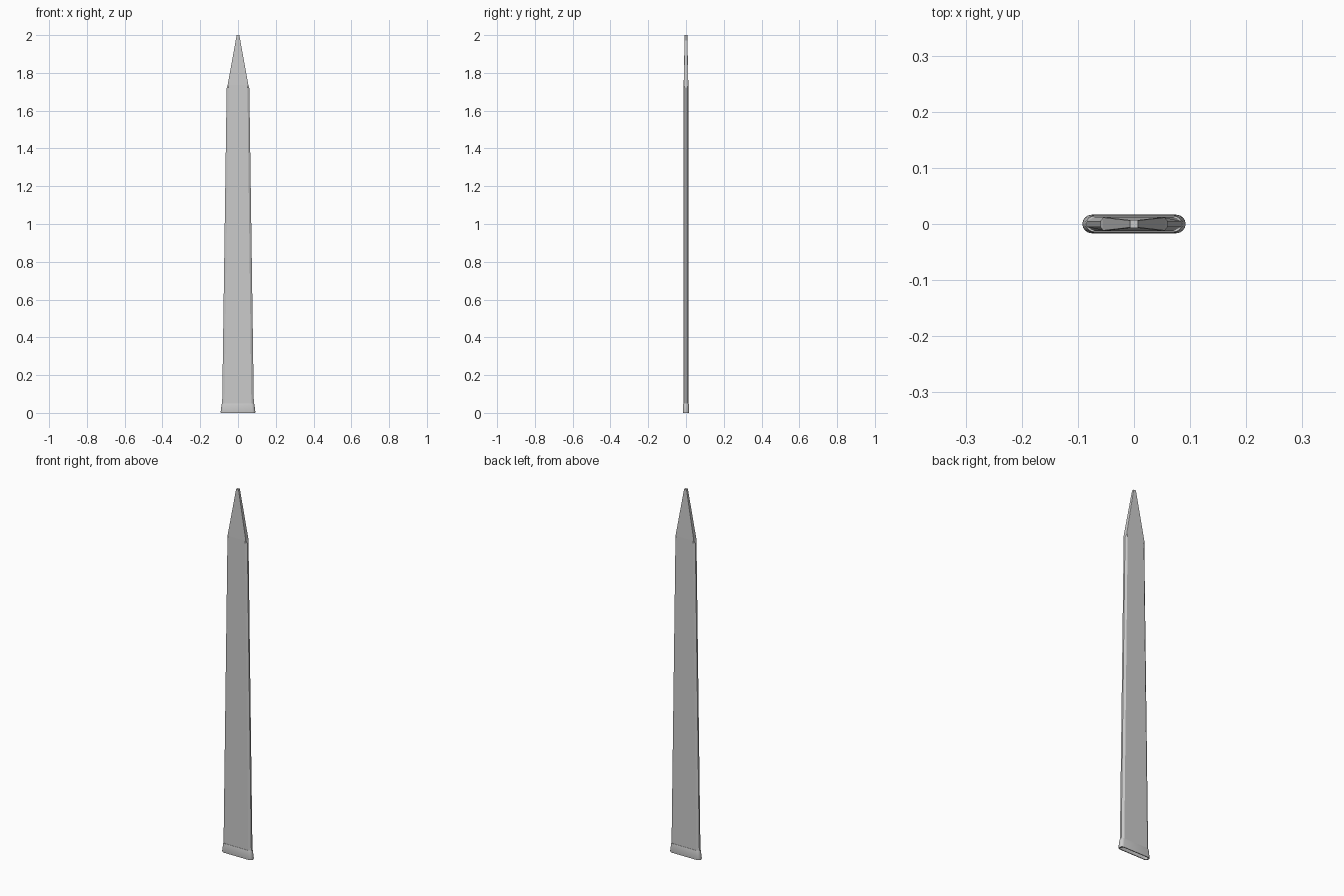
import bpy, bmesh, math

if "Cube" in bpy.data.objects:
    bpy.data.objects.remove(bpy.data.objects["Cube"])


def loft(name, rings, cap_start=True, cap_end=True, close=False):
    """Skin a list of equal-length vertex rings."""
    bm = bmesh.new()
    loops = [[bm.verts.new(p) for p in r] for r in rings]
    pairs = list(zip(loops, loops[1:]))
    if close:
        pairs.append((loops[-1], loops[0]))
    for a, b in pairs:
        n = len(a)
        for i in range(n):
            j = (i + 1) % n
            bm.faces.new((a[i], a[j], b[j], b[i]))
    if cap_start and not close:
        bm.faces.new(loops[0][::-1])
    if cap_end and not close:
        bm.faces.new(loops[-1])
    bmesh.ops.recalc_face_normals(bm, faces=bm.faces)
    me = bpy.data.meshes.new(name)
    bm.to_mesh(me)
    bm.free()
    ob = bpy.data.objects.new(name, me)
    bpy.context.collection.objects.link(ob)
    return ob


def blade_ring(z, face, edge, thick, flat):
    """Flat faces with bevelled sides and a narrow blunt edge."""
    q = [(edge, flat), (face, thick)]
    half = q + [(-x, y) for x, y in reversed(q)]
    return [(x, y, z) for x, y in half] + [(-x, -y, z) for x, y in half]


def stadium(z, hx, hy, seg=8):
    pts = []
    for side in (0, 1):
        for i in range(seg + 1):
            a = -math.pi / 2 + math.pi * (i / seg + side)
            cx = (hx - hy) * (1 if side == 0 else -1)
            pts.append((cx + hy * math.cos(a), hy * math.sin(a), z))
    return pts


# Blade: tapering bevelled body, then a thinning point
loft("blade", [
    blade_ring(0.03, 0.071, 0.084, 0.0125, 0.005),
    blade_ring(1.72, 0.050, 0.060, 0.0125, 0.005),
    blade_ring(1.735, 0.053, 0.055, 0.0125, 0.0115),
    blade_ring(2.0, 0.006, 0.007, 0.007, 0.006),
])

# Collar: rounded sleeve around the foot of the blade, hollow underneath
collar = loft("collar", [stadium(*s) for s in (
    (0.0, 0.085, 0.011), (0.0, 0.091, 0.0155), (0.005, 0.092, 0.0165),
    (0.043, 0.087, 0.0155), (0.05, 0.085, 0.014),
    (0.05, 0.079, 0.010), (0.03, 0.079, 0.010))], close=True)
bpy.context.view_layer.objects.active = collar
collar.select_set(True)
bpy.ops.object.shade_smooth_by_angle(angle=math.radians(35))
